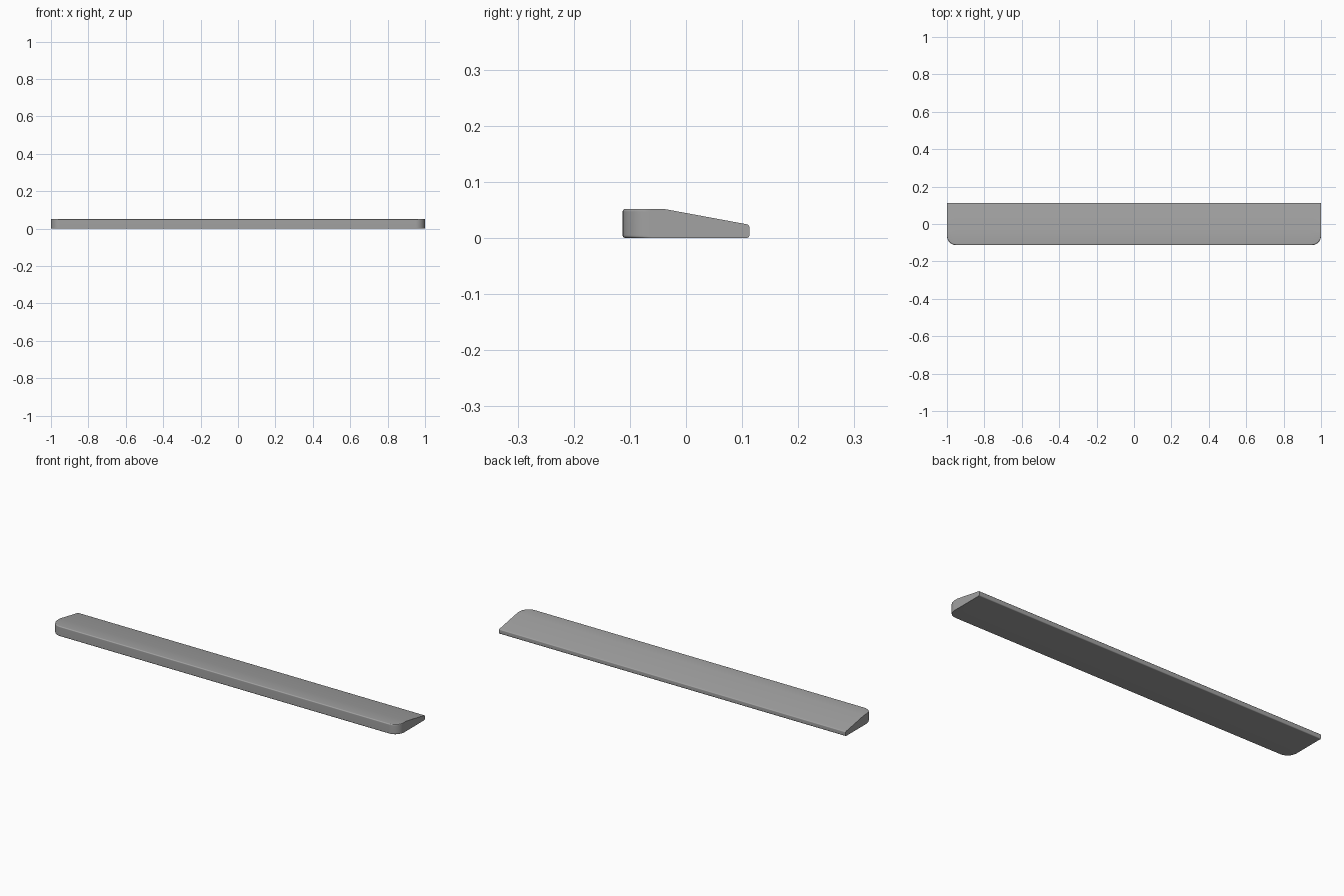
import bpy, bmesh, math

if "Cube" in bpy.data.objects:
    bpy.data.objects.remove(bpy.data.objects["Cube"])

EDGE = 0.005     # small rounding of the long edges
CORNER = 0.05    # large rounding of the front corners seen from above


def arc(cy, cz, start, end, steps=3):
    """Quarter-round of the side profile, as (y, z) points."""
    angles = [math.radians(start + (end - start) * i / steps) for i in range(steps + 1)]
    return [(cy + EDGE * math.cos(a), cz + EDGE * math.sin(a)) for a in angles]


# Side profile: flat front part, slope falling to a thin back edge
f, b = -0.113 + EDGE, 0.113 - EDGE
profile = (arc(f, EDGE, 180, 270) + arc(b, EDGE, 270, 360)
           + arc(b, 0.024 - EDGE + 0.0005, 0, 79)
           + [(-0.04, 0.052)] + arc(f, 0.052 - EDGE, 90, 180))

# Cross-sections along x: (x, how far the front is pulled back)
turns = [math.radians(90 * i / 10) for i in range(11)]
right = [(1 - CORNER * (1 - math.sin(t)), CORNER * (1 - math.cos(t))) for t in turns]
sections = [(-x, pull) for x, pull in reversed(right)] + right

# Loft the bar through the sections and cap the ends
bm = bmesh.new()
rings = [[bm.verts.new((x, y + pull if y < -0.1 else y, z)) for y, z in profile]
         for x, pull in sections]
n = len(profile)
for r0, r1 in zip(rings, rings[1:]):
    for i in range(n):
        j = (i + 1) % n
        bm.faces.new((r0[i], r0[j], r1[j], r1[i]))
bm.faces.new(rings[0])
bm.faces.new(rings[-1])
bmesh.ops.recalc_face_normals(bm, faces=bm.faces)

mesh = bpy.data.meshes.new("wedge_bar")
bm.to_mesh(mesh)
bm.free()
bar = bpy.data.objects.new("wedge_bar", mesh)
bpy.context.collection.objects.link(bar)
bpy.context.view_layer.objects.active = bar
bar.select_set(True)
bpy.ops.object.shade_smooth_by_angle(angle=math.radians(35))

# Keep the large faces evenly shaded next to the small rounded edges
weighted = bar.modifiers.new("even_shading", 'WEIGHTED_NORMAL')
weighted.keep_sharp = True

# Dark grey finish
grey = bpy.data.materials.new("dark_grey")
grey.diffuse_color = (0.36, 0.36, 0.36, 1)
grey.use_nodes = True
grey.node_tree.nodes["Principled BSDF"].inputs["Base Color"].default_value = grey.diffuse_color
mesh.materials.append(grey)
